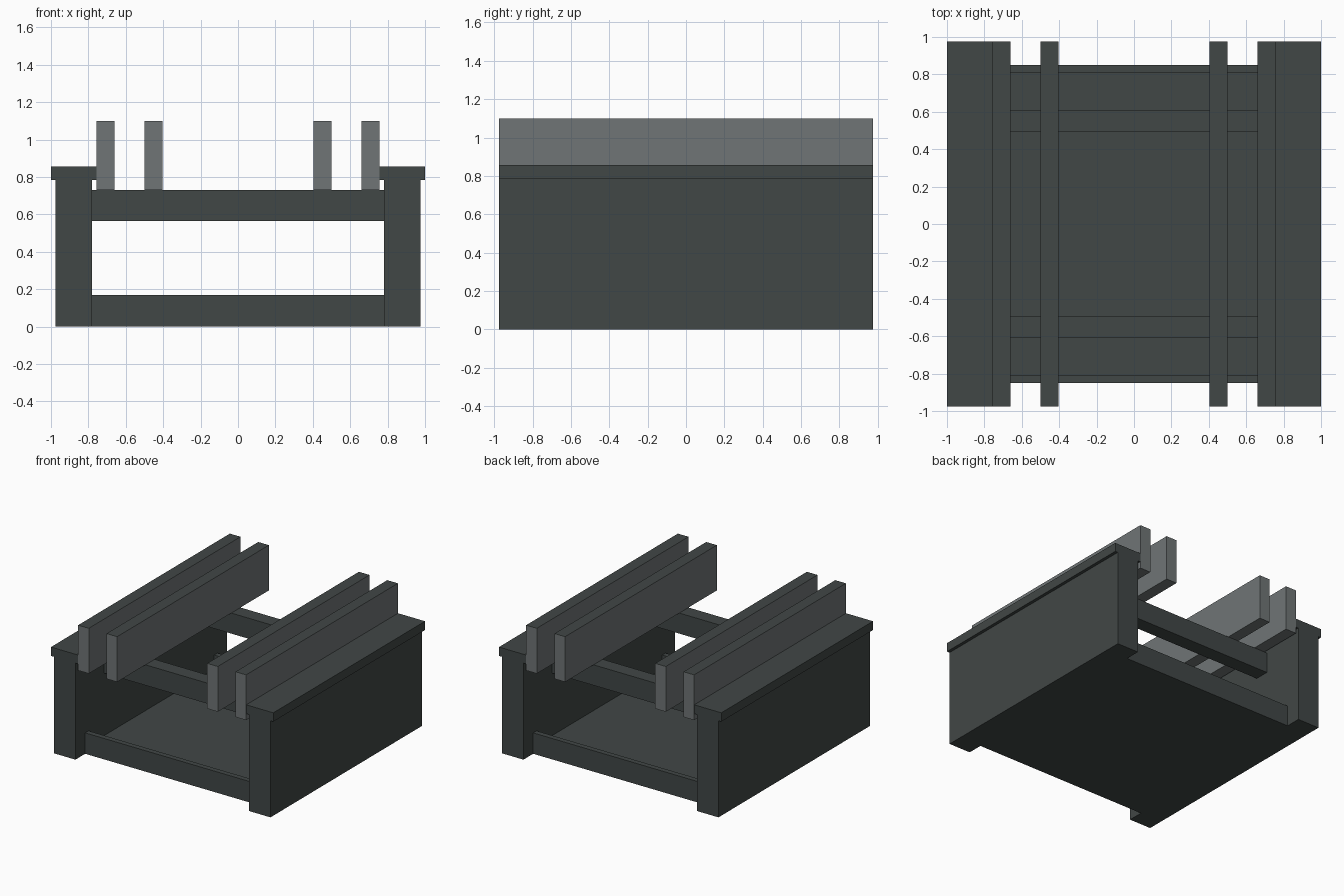
import bpy

cube = bpy.data.objects.get("Cube")
if cube:
    bpy.data.objects.remove(cube, do_unlink=True)


def make_material(name, rgb):
    mat = bpy.data.materials.new(name)
    mat.use_nodes = True
    color = (*rgb, 1.0)
    mat.diffuse_color = color
    mat.node_tree.nodes["Principled BSDF"].inputs["Base Color"].default_value = color
    return mat


DARK = make_material("dark slate", (0.053, 0.063, 0.061))
LIGHT = make_material("light grey", (0.16, 0.178, 0.181))


def box(name, x, y, z, mat=DARK):
    """Box spanning the (min, max) pairs x, y and z."""
    bpy.ops.mesh.primitive_cube_add(size=1)
    ob = bpy.context.object
    ob.name = name
    for v in ob.data.vertices:
        v.co = [hi if c > 0 else lo for c, (lo, hi) in zip(v.co, (x, y, z))]
    ob.data.materials.append(mat)
    return ob


def span(sign, a, b):
    return tuple(sorted((sign * a, sign * b)))


LENGTH = (-0.975, 0.975)
INNER = (-0.78, 0.78)

# Side walls with caps, and a pair of upright rails beside each
for side, s in (("left", 1), ("right", -1)):
    box(f"{side}_wall", span(s, 0.78, 0.975), LENGTH, (0, 0.785))
    box(f"{side}_wall_cap", span(s, 0.757, 1.0), LENGTH, (0.785, 0.857))
    for place, x0 in (("inner", 0.405), ("outer", 0.66)):
        rail = box(f"{side}_{place}_rail", span(s, x0, x0 + 0.096), LENGTH,
                   (0.732, 1.10), LIGHT)
        # Dark top edge
        rail.data.materials.append(DARK)
        for face in rail.data.polygons:
            if face.normal.z > 0.5:
                face.material_index = 1

# Cross beams at both ends
for end, s in (("back", 1), ("front", -1)):
    box(f"{end}_lower_beam", INNER, span(s, 0.807, 0.85), (0, 0.17))
    box(f"{end}_upper_beam", INNER, span(s, 0.492, 0.61), (0.565, 0.732))

# Floor panel between the lower beams
box("floor_panel", INNER, (-0.807, 0.807), (0, 0.055))
